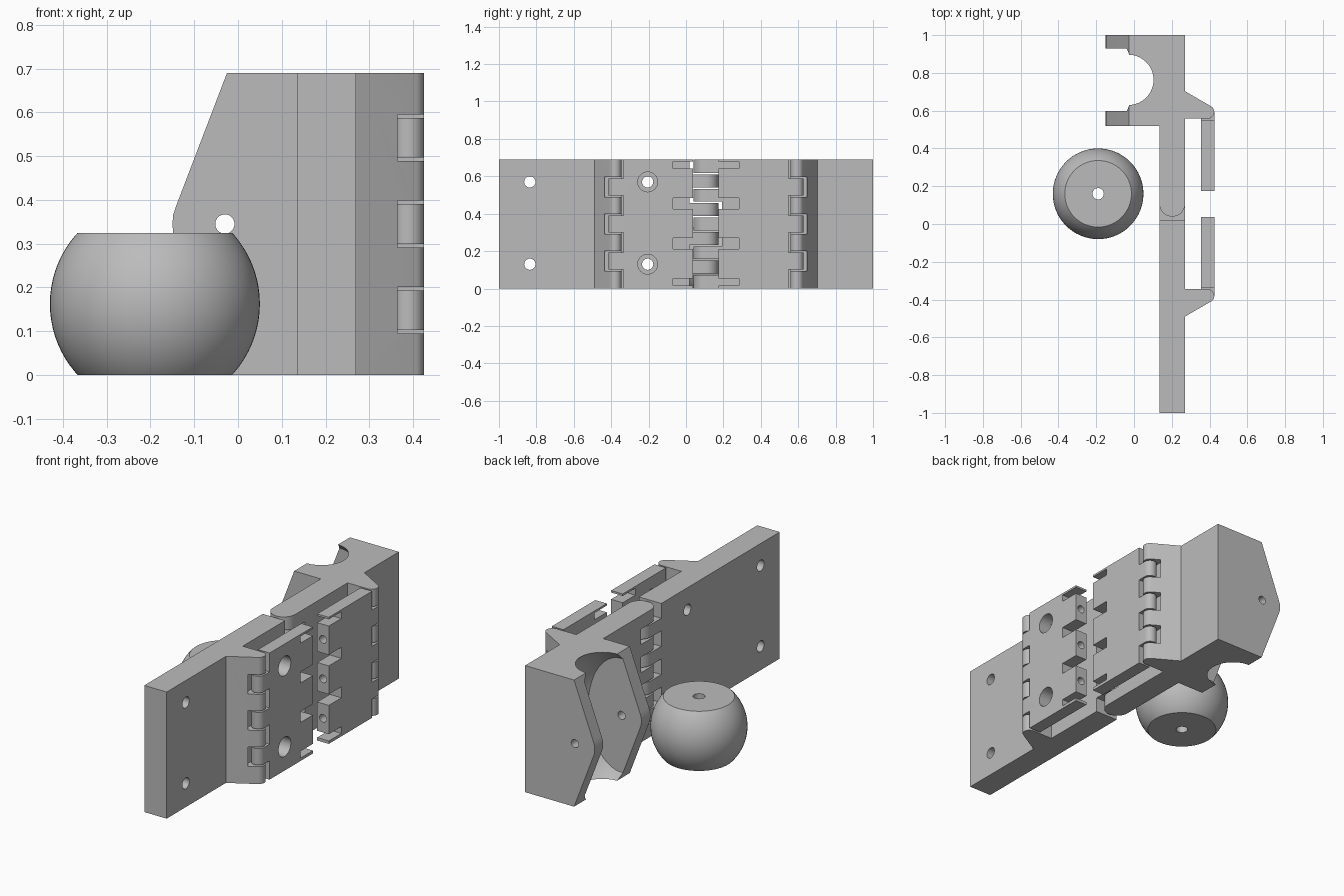
import bpy, bmesh
from math import cos, sin, radians
from mathutils import Vector

cube = bpy.data.objects.get("Cube")
if cube:
    bpy.data.objects.remove(cube, do_unlink=True)

grey = bpy.data.materials.new("plain grey")
grey.use_nodes = True
colour = (0.5, 0.5, 0.5, 1)
grey.diffuse_color = colour
grey.node_tree.nodes["Principled BSDF"].inputs["Base Color"].default_value = colour

HEIGHT = 0.69
MID = HEIGHT / 2
HINGE_Y = 0.1065          # mirror line of the two leaves
GAP = 0.004               # clearance between moving parts


def finish_mesh(name, bm):
    bmesh.ops.recalc_face_normals(bm, faces=bm.faces)
    mesh = bpy.data.meshes.new(name)
    bm.to_mesh(mesh)
    bm.free()
    mesh.materials.append(grey)
    obj = bpy.data.objects.new(name, mesh)
    bpy.context.collection.objects.link(obj)
    return obj


def prism(name, points, lo, hi, axis="z"):
    """Extrude a 2D outline along an axis from lo to hi."""
    place = {"x": lambda a, b, h: (h, a, b),
             "y": lambda a, b, h: (a, h, b),
             "z": lambda a, b, h: (a, b, h)}[axis]
    bm = bmesh.new()
    face = bm.faces.new([bm.verts.new(place(a, b, lo)) for a, b in points])
    grown = bmesh.ops.extrude_face_region(bm, geom=[face])
    verts = [v for v in grown["geom"] if isinstance(v, bmesh.types.BMVert)]
    bmesh.ops.translate(bm, verts=verts, vec=place(0, 0, hi - lo))
    return finish_mesh(name, bm)


def arc(cx, cy, r, start, end, n=16):
    angles = [radians(start + (end - start) * i / n) for i in range(n + 1)]
    return [(cx + r * cos(a), cy + r * sin(a)) for a in angles]


def rod(a, b, r, lo, hi, axis):
    return prism("cutter", arc(a, b, r, 0, 360, 32)[:-1], lo, hi, axis)


def box(x0, x1, y0, y1, z0, z1):
    return prism("cutter", [(x0, y0), (x1, y0), (x1, y1), (x0, y1)], z0, z1)


def flat_ball(name, centre, radii, axis, half):
    """Ellipsoid with two opposite caps sliced off."""
    bm = bmesh.new()
    bmesh.ops.create_uvsphere(bm, u_segments=64, v_segments=40, radius=1)
    bmesh.ops.scale(bm, vec=radii, verts=bm.verts)
    for side in (1, -1):
        normal = Vector(axis) * side
        geom = bm.verts[:] + bm.edges[:] + bm.faces[:]
        bmesh.ops.bisect_plane(bm, geom=geom, plane_co=normal * half,
                               plane_no=normal, clear_outer=True)
        bmesh.ops.holes_fill(bm, edges=bm.edges[:], sides=0)
    bmesh.ops.translate(bm, vec=centre, verts=bm.verts)
    return finish_mesh(name, bm)


def cut(obj, *cutters):
    bpy.context.view_layer.objects.active = obj
    for cutter in cutters:
        mod = obj.modifiers.new("cut", "BOOLEAN")
        mod.operation = "DIFFERENCE"
        mod.solver = "EXACT"
        mod.object = cutter
        bpy.ops.object.modifier_apply(modifier=mod.name)
        bpy.data.objects.remove(cutter, do_unlink=True)


def smooth(obj):
    bpy.ops.object.select_all(action="DESELECT")
    obj.select_set(True)
    bpy.context.view_layer.objects.active = obj
    bpy.ops.object.shade_smooth_by_angle(angle=radians(30))


def flip(y):
    return 2 * HINGE_Y - y


def flipped(points):
    return [(x, flip(y)) for x, y in points]


def side_box(rear, x0, x1, y0, y1, z0, z1):
    if rear:
        y0, y1 = flip(y1), flip(y0)
    return box(x0, x1, y0, y1, z0, z1)


# Knuckle heights of the central hinge and of the flange hinges
main_knuckles = [HEIGHT * i / 9 for i in range(10)]
flange_knuckles = [HEIGHT * i / 7 for i in range(8)]


def bands(levels, first):
    """Every second height band, widened past the ends and by the clearance."""
    for i in range(first, len(levels) - 1, 2):
        lo = levels[i] - (GAP if i else 0.05)
        hi = levels[i + 1] + (GAP if i < len(levels) - 2 else 0.05)
        yield lo, hi


# Flange plus hinge barrel outline shared by both leaves
shared = ([(0.27, -0.49)] + arc(0.39, -0.38, 0.035, -60, 90)
          + [(0.27, -0.345)] + arc(0.2025, HINGE_Y, 0.0675, 0, 180))

front_leaf = prism("front_leaf", shared + [(0.135, -1), (0.27, -1)], 0, HEIGHT)
rear_leaf = prism("rear_leaf", flipped(shared) + [
    (0.135, 0.52), (-0.2, 0.52), (-0.2, 1), (0.27, 1)], 0, HEIGHT)

for leaf, rear in ((front_leaf, False), (rear_leaf, True)):
    # Central hinge slots, then slots in the flange
    for lo, hi in bands(main_knuckles, 1 if rear else 0):
        cut(leaf, side_box(rear, 0.1, 0.3, 0.02, 0.2, lo, hi))
    for lo, hi in bands(flange_knuckles, 1):
        cut(leaf, side_box(rear, 0.345, 0.5, -0.435, -0.3, lo, hi))

# Screw holes in the front leaf
for y in (-0.835, -0.205):
    for z in (0.13, 0.57):
        cut(front_leaf, rod(y, z, 0.03, 0, 0.32, "x"))

# Sloped cheeks, roller socket and axle hole at the rear
slope = [(0.013, HEIGHT + 0.1), (-0.14, 0.39), (-0.148, 0.367)]
slope_outline = ([(-0.3, HEIGHT + 0.1)] + slope + [(-0.15, MID)]
                 + [(x, HEIGHT - z) for x, z in reversed(slope)] + [(-0.3, -0.1)])
cut(rear_leaf,
    prism("cutter", slope_outline, 0.4, 1.1, "y"),
    flat_ball("cutter", (-0.03, 0.763, MID), (0.26, 0.26, 0.402), (0, 1, 0), 0.165),
    rod(-0.03, MID, 0.022, 0.4, 1.1, "y"))

# Clasp plates hinged on the flanges
clasp_outline = arc(0.39, -0.38, 0.035, 180, 360) + [(0.425, 0.038), (0.355, 0.038)]
clasps = []
for name, rear in (("front_clasp", False), ("rear_clasp", True)):
    outline = flipped(clasp_outline) if rear else clasp_outline
    clasp = prism(name, outline, 0, HEIGHT)
    for lo, hi in bands(flange_knuckles, 0):
        cut(clasp, side_box(rear, 0.3, 0.5, -0.45, -0.335, lo, hi))
    # Notches between the teeth
    for lo, hi in ((0.016, 0.053), (0.21, 0.27), (0.425, 0.485), (0.642, 0.679)):
        cut(clasp, side_box(rear, 0.3, 0.5, -0.07, 0.1, lo, hi))
    # Blind holes in the tooth ends
    for z in (0.13, MID, 0.56):
        ends = sorted(flip(y) if rear else y for y in (-0.06, 0.1))
        cut(clasp, rod(0.39, z, 0.021, *ends, "y"))
    clasps.append(clasp)

# Access holes over the front screws
for z in (0.13, 0.57):
    cut(clasps[0], rod(-0.205, z, 0.053, 0.3, 0.5, "x"))

# Loose roller with a bore
roller = flat_ball("roller", (-0.19, 0.16, 0.1625), (0.24, 0.24, 0.24), (0, 0, 1), 0.1625)
cut(roller, rod(-0.19, 0.16, 0.03, -0.1, 0.5, "z"))

for obj in (front_leaf, rear_leaf, roller, *clasps):
    smooth(obj)
